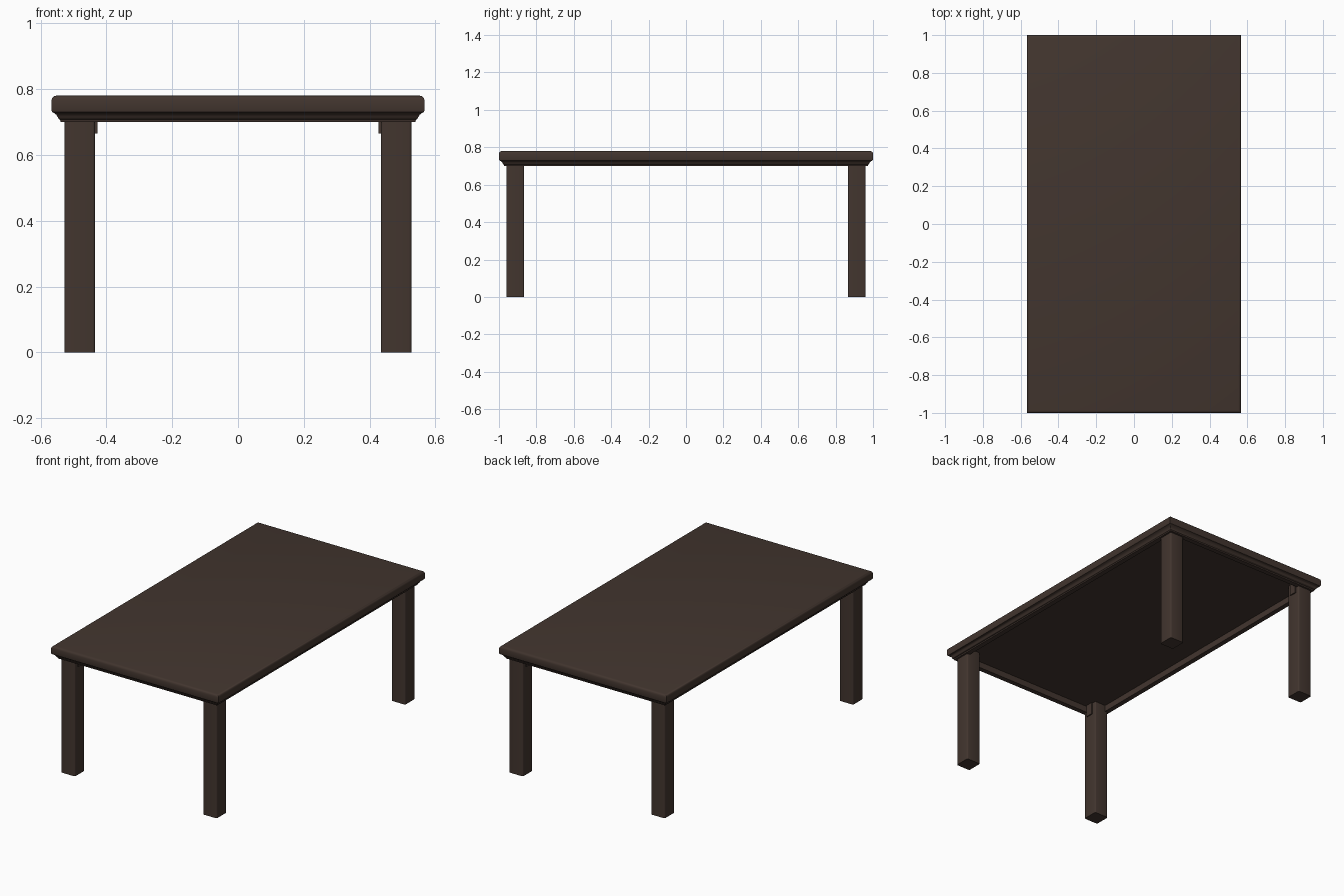
import bpy, bmesh

if "Cube" in bpy.data.objects:
    bpy.data.objects.remove(bpy.data.objects["Cube"])

wood = bpy.data.materials.new("dark brown wood")
wood.diffuse_color = (0.055, 0.036, 0.028, 1)
wood.use_nodes = True
wood.node_tree.nodes["Principled BSDF"].inputs["Base Color"].default_value = wood.diffuse_color


def finish(bm, name):
    bmesh.ops.recalc_face_normals(bm, faces=bm.faces)
    me = bpy.data.meshes.new(name)
    bm.to_mesh(me)
    bm.free()
    me.materials.append(wood)
    ob = bpy.data.objects.new(name, me)
    bpy.context.collection.objects.link(ob)
    bpy.context.view_layer.objects.active = ob
    ob.select_set(True)
    bpy.ops.object.shade_smooth_by_angle(angle=0.7)
    ob.select_set(False)
    return ob


def box(name, x0, x1, y0, y1, z0, z1, bevel=0):
    bm = bmesh.new()
    bmesh.ops.create_cube(bm, size=1)
    for v in bm.verts:
        v.co = (x1 if v.co.x > 0 else x0, y1 if v.co.y > 0 else y0,
                z1 if v.co.z > 0 else z0)
    if bevel:
        # round only the upright edges
        up = [e for e in bm.edges
              if abs(e.verts[0].co.z - e.verts[1].co.z) > 0.1]
        bmesh.ops.bevel(bm, geom=up, offset=bevel, segments=3,
                        profile=0.5, affect='EDGES')
    return finish(bm, name)


# Table top: moulded edge profile (inset, height) carried round the rectangle,
# ending in a shallow recess underneath
W, L = 0.567, 1.0
profile = [(0.014, 0.780), (0.007, 0.778), (0.002, 0.773), (0, 0.766),
           (0, 0.735), (0.002, 0.730), (0.008, 0.727), (0.015, 0.722),
           (0.019, 0.715), (0.022, 0.709), (0.026, 0.707), (0.028, 0.700),
           (0.058, 0.700), (0.058, 0.738)]
bm = bmesh.new()
rings = [[bm.verts.new((sx * (W - d), sy * (L - d), z))
          for sx, sy in ((-1, -1), (1, -1), (1, 1), (-1, 1))]
         for d, z in profile]
for a, b in zip(rings, rings[1:]):
    for i in range(4):
        j = (i + 1) % 4
        bm.faces.new((a[i], a[j], b[j], b[i]))
bm.faces.new(rings[0])
bm.faces.new(rings[-1])
finish(bm, "table_top")

# Legs, each with small fixing plates on the inner sides at the top
for sy, end in ((-1, "front"), (1, "back")):
    for sx, side in ((-1, "left"), (1, "right")):
        xs = sorted((sx * 0.434, sx * 0.528))
        ys = sorted((sy * 0.865, sy * 0.960))
        box(f"{end}_{side}_leg", *xs, *ys, 0, 0.738, bevel=0.008)
        px = sorted((sx * 0.427, sx * 0.436))
        py = sorted((sy * 0.89, sy * 0.935))
        box(f"{end}_{side}_fixing_plate", *px, *py, 0.665, 0.738)
